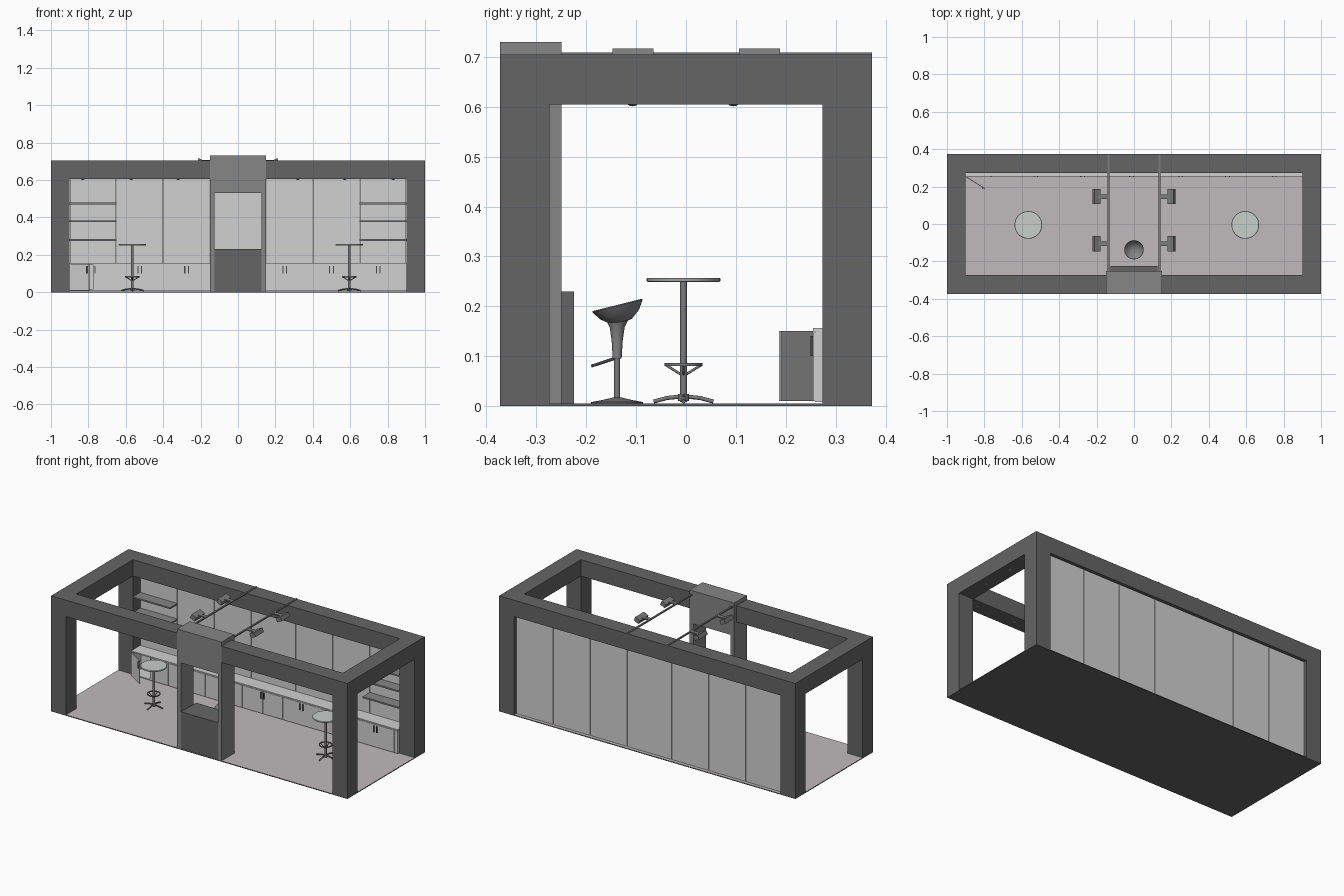
import bpy, bmesh, math
from mathutils import Vector, Matrix

if "Cube" in bpy.data.objects:
    bpy.data.objects.remove(bpy.data.objects["Cube"])


def material(name, r, g, b):
    m = bpy.data.materials.new(name)
    m.use_nodes = True
    m.diffuse_color = (r, g, b, 1)
    m.node_tree.nodes["Principled BSDF"].inputs["Base Color"].default_value = (r, g, b, 1)
    return m


DARK = material("dark grey frame", .13, .13, .13)
GREY = material("mid grey panel", .24, .24, .24)
WHITE = material("white board", .64, .64, .64)
FLOOR = material("warm grey floor", .53, .49, .50)
METAL = material("grey metal", .2, .2, .2)
BLACK = material("black trim", .06, .06, .06)
GLASS = material("pale table top", .58, .62, .60)


def finish(name, bm, mat, smooth=False):
    mesh = bpy.data.meshes.new(name)
    bmesh.ops.recalc_face_normals(bm, faces=bm.faces)
    bm.to_mesh(mesh)
    bm.free()
    mesh.materials.append(mat)
    ob = bpy.data.objects.new(name, mesh)
    bpy.context.collection.objects.link(ob)
    if smooth:
        bpy.ops.object.select_all(action='DESELECT')
        bpy.context.view_layer.objects.active = ob
        ob.select_set(True)
        bpy.ops.object.shade_smooth_by_angle(angle=math.radians(40))
    return ob


def box(name, x, y, z, mat):
    """Box from (min, max) ranges."""
    bm = bmesh.new()
    bmesh.ops.create_cube(bm, size=1)
    for v in bm.verts:
        v.co = [(r[0] + r[1]) / 2 + c * (r[1] - r[0]) for r, c in zip((x, y, z), v.co)]
    return finish(name, bm, mat)


def lathe(name, profile, at, mat, steps=32):
    """Spin a (radius, height) profile around z."""
    bm = bmesh.new()
    vs = [bm.verts.new((r, 0, z)) for r, z in profile]
    es = [bm.edges.new(p) for p in zip(vs, vs[1:])]
    bmesh.ops.spin(bm, geom=vs + es, axis=(0, 0, 1), cent=(0, 0, 0),
                   angle=math.tau, steps=steps)
    bmesh.ops.remove_doubles(bm, verts=bm.verts, dist=.00005)
    ob = finish(name, bm, mat, True)
    ob.location = at
    return ob


def rod(name, a, b, r, mat):
    a, b = Vector(a), Vector(b)
    bm = bmesh.new()
    rot = (b - a).to_track_quat('Z', 'Y').to_matrix().to_4x4()
    bmesh.ops.create_cone(bm, cap_ends=True, segments=10, radius1=r, radius2=r,
                          depth=(b - a).length,
                          matrix=Matrix.Translation((a + b) / 2) @ rot)
    return finish(name, bm, mat, True)


Y = .373
TOP = (.605, .705)

# Floor slab: pale top, dark sides and underside
floor = box("floor", (-1, 1), (-Y, Y), (0, .005), DARK)
floor.data.materials.append(FLOOR)
for f in floor.data.polygons:
    f.material_index = int(f.normal.z > .5)

# Corner posts, corner blocks and beams
for sx in (-1, 1):
    xr = sorted((sx, sx * .9))
    for sy in (-1, 1):
        yr = sorted((sy * Y, sy * .274))
        box("corner_post", xr, yr, (.005, .605), DARK)
        box("corner_block", xr, yr, TOP, DARK)
    box("end_beam", xr, (-.274, .274), TOP, DARK)
    box("front_beam", sorted((sx * .9, sx * .15)), (-Y, -.274), TOP, DARK)
box("back_beam", (-.9, .9), (.274, Y), TOP, DARK)

# Front tower with a serving window
for sx in (-1, 1):
    box("tower_side", sorted((sx * .15, sx * .125)), (-Y, -.25), (.005, .53), GREY)
box("tower_header", (-.15, .15), (-Y, -.25), (.53, .73), GREY)
box("tower_counter", (-.125, .125), (-.37, -.225), (.005, .23), DARK)

# Back wall panels
seams = [-.9, -.65, -.4, -.15, .15, .4, .65, .9]
for a, b in zip(seams, seams[1:]):
    box("wall_panel", (a + .0015, b - .0015), (.343, .353), (.006, .605), WHITE)

# Open shelves at both ends of the wall
for sx in (-1, 1):
    for z in (.275, .375, .47):
        box("shelf", sorted((sx * .9, sx * .65)), (.274, .343), (z, z + .009), GREY)

# Low cabinet, hollow behind the open door on the left end
box("cabinet_body", (-.775, .9), (.259, .343), (.008, .149), WHITE)
box("cabinet_top", (-.9, .9), (.255, .343), (.149, .156), WHITE)
box("cabinet_base", (-.9, -.775), (.259, .343), (.008, .014), WHITE)
box("cabinet_end", (-.9, -.894), (.259, .343), (.014, .149), WHITE)
doors = [-.775, -.65, -.525, -.4, -.275, -.15, -.0125] + [.125 * k for k in range(1, 8)] + [.9]
for i, (a, b) in enumerate(zip(doors, doors[1:])):
    box("cabinet_door", (a + .0015, b - .0015), (.255, .259), (.01, .147), WHITE)
    if b - a > .1:
        hx = b - .01 if i % 2 else a + .01
        box("door_handle", (hx - .003, hx + .003), (.25, .255), (.10, .14), BLACK)
swing = Matrix.Translation((-.898, .255, 0)) @ Matrix.Rotation(math.radians(-32), 4, 'Z')
for ob in (box("open_door", (0, .122), (-.004, 0), (.01, .15), WHITE),
           box("open_door_handle", (.107, .113), (-.009, -.004), (.10, .14), BLACK)):
    ob.matrix_world = swing

# Bar tables
for tx in (-.565, .595):
    c = Vector((tx, -.005, 0))
    lathe("table_top", [(0, .249), (.072, .249), (.074, .251), (.074, .255),
                        (.072, .257), (0, .257)], c, GLASS, 48)
    lathe("table_pole", [(0, .008), (.007, .008), (.007, .249), (0, .249)], c, METAL, 16)
    lathe("table_foot_ring", [(.033, .08), (.038, .08), (.038, .086), (.033, .086),
                              (.033, .08)], c, METAL)
    lathe("table_hub", [(0, .01), (.011, .01), (.011, .024), (0, .024)], c, METAL, 16)
    for k in range(4):
        d = Vector((math.cos(k * math.pi / 2), math.sin(k * math.pi / 2), 0))
        up = Vector((0, 0, 1))
        rod("ring_brace", c + d * .006 + up * .064, c + d * .035 + up * .082, .0025, METAL)
        rod("table_leg", c + d * .005 + up * .019, c + d * .035 + up * .016, .004, METAL)
        rod("table_leg_tip", c + d * .034 + up * .016, c + d * .06 + up * .009, .004, METAL)

# Bar stool with a tilted bowl seat
s = Vector((0, -.138, 0))
lathe("stool_base", [(0, .005), (.052, .005), (.052, .008), (.03, .012), (.009, .017),
                     (0, .017)], s, METAL)
lathe("stool_post", [(0, .015), (.006, .015), (.006, .1), (0, .1)], s, METAL, 16)
lathe("stool_stem", [(0, .095), (.009, .095), (.011, .13), (.015, .158), (.024, .176),
                     (0, .178)], s, GREY)
seat = lathe("stool_seat", [(0, -.03), (.022, -.026), (.04, -.012), (.052, .006), (.051, .008),
                            (.038, -.006), (.02, -.016), (0, -.019)],
             s + Vector((0, .002, .195)), GREY)
seat.rotation_euler.x = math.radians(14)
rod("stool_lever", s + Vector((0, 0, .097)), s + Vector((0, -.052, .08)), .003, BLACK)

# Light rails across the roof with tilted flood lamps
for sx in (-1, 1):
    box("light_rail", (sx * .137 - .005, sx * .137 + .005), (-.25, Y), (.702, .709), METAL)
    for ly in (-.106, .147):
        box("lamp_arm", sorted((sx * .14, sx * .19)), (ly - .012, ly + .012), (.701, .708), METAL)
        lamp = box("flood_lamp", (-.017, .017), (-.041, .041), (-.013, .013), METAL)
        lamp.location = (sx * .2, ly, .698)
        lamp.rotation_euler.y = sx * math.radians(-25)

# Small downlights under the beams
spots = [(sx * .95, y) for sx in (-1, 1) for y in (-.107, .095)]
spots += [(sx * x, -.32) for sx in (-1, 1) for x in (.32, .57, .83)]
for x, y in spots:
    lathe("downlight", [(0, -.004), (.006, -.003), (.01, 0), (0, 0)], (x, y, .605), METAL, 16)
